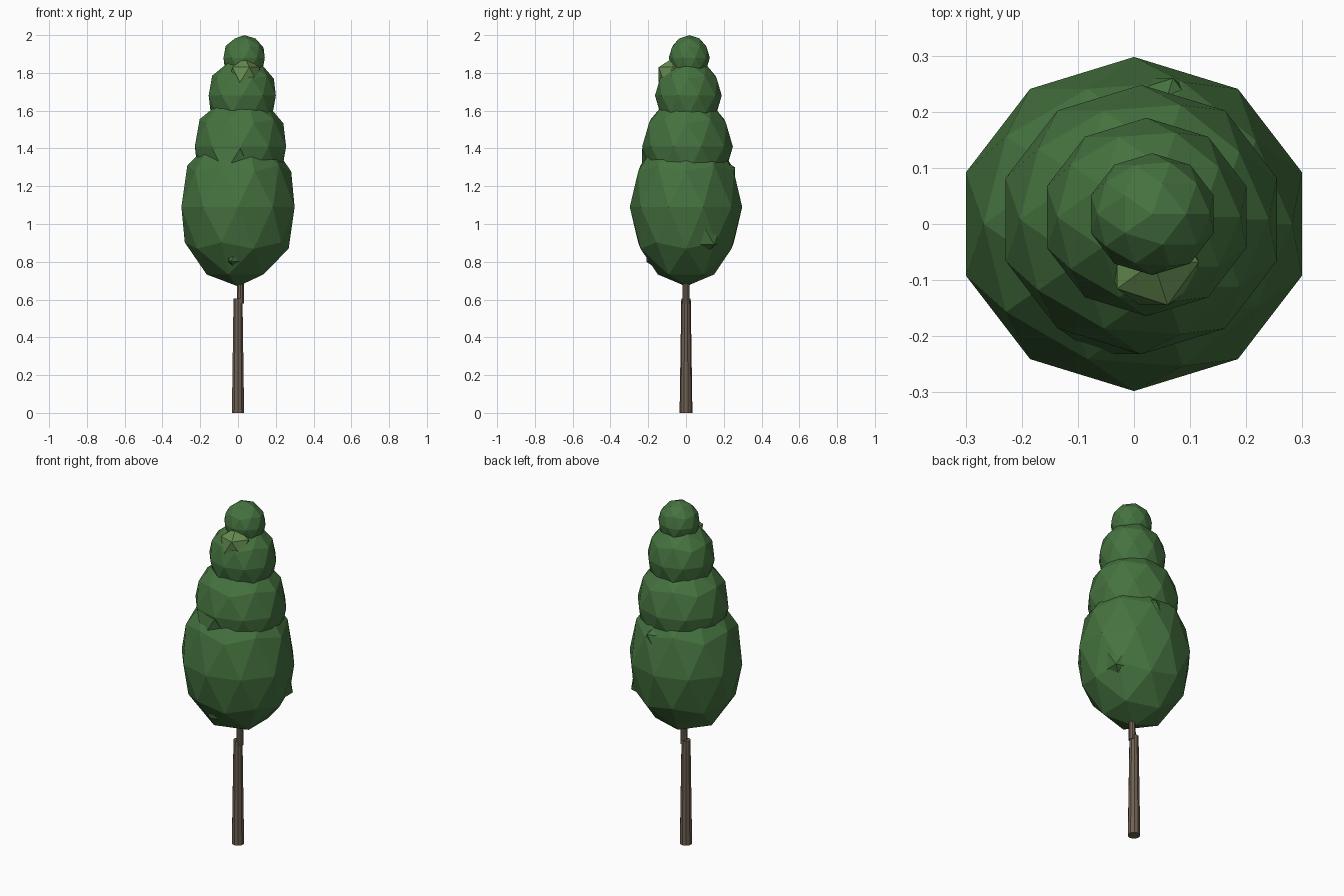
import bpy

if "Cube" in bpy.data.objects:
    bpy.data.objects.remove(bpy.data.objects["Cube"])


def material(name, rgb):
    m = bpy.data.materials.new(name)
    m.diffuse_color = (*rgb, 1)
    m.use_nodes = True
    m.node_tree.nodes["Principled BSDF"].inputs["Base Color"].default_value = m.diffuse_color
    return m


BARK = material("bark", (0.16, 0.12, 0.085))
LEAF = material("leaf_dark", (0.06, 0.17, 0.05))
LIGHT = material("leaf_light", (0.13, 0.26, 0.08))


def finish(name, mat):
    ob = bpy.context.object
    ob.name = name
    ob.data.materials.append(mat)
    return ob


def trunk(name, r1, r2, z1, z2, x, tilt=0):
    bpy.ops.mesh.primitive_cone_add(vertices=10, radius1=r1, radius2=r2, depth=z2 - z1,
                                    location=(x, 0, (z1 + z2) / 2), rotation=(0, tilt, 0))
    finish(name, BARK)


def blob(name, centre, size, level, mat):
    bpy.ops.mesh.primitive_ico_sphere_add(subdivisions=level, radius=1, location=centre)
    finish(name, mat).scale = size


# Two-piece trunk, the upper piece slightly offset
trunk("lower_trunk", 0.034, 0.025, 0, 0.605, 0)
trunk("upper_trunk", 0.020, 0.014, 0.58, 1.15, 0.015, 0.01)

# Stacked foliage tiers: centre x, y, z, horizontal radius, vertical radius
tiers = [(0, 0, 1.09, 0.315, 0.42),
         (0.013, 0.008, 1.41, 0.254, 0.275),
         (0.0225, 0.0125, 1.68, 0.187, 0.20),
         (0.0325, 0.0175, 1.88, 0.115, 0.12)]
for i, (x, y, z, r, h) in enumerate(tiers, 1):
    blob(f"foliage_tier_{i}", (x, y, z), (r, r * 0.945, h), 2, LEAF)

# Small leaf tufts poking through the tiers: centre, radius
tufts = [(0.035, -0.068, 1.79, 0.09, LIGHT),
         (-0.03, -0.107, 1.333, 0.147, LEAF),
         (0.163, 0.087, 0.944, 0.12, LEAF),
         (0.042, 0.175, 1.255, 0.10, LEAF),
         (-0.183, -0.03, 0.97, 0.10, LEAF),
         (-0.012, -0.125, 0.845, 0.10, LEAF)]
for i, (x, y, z, r, mat) in enumerate(tufts, 1):
    blob(f"leaf_tuft_{i}", (x, y, z), (r, r, r), 1, mat)
